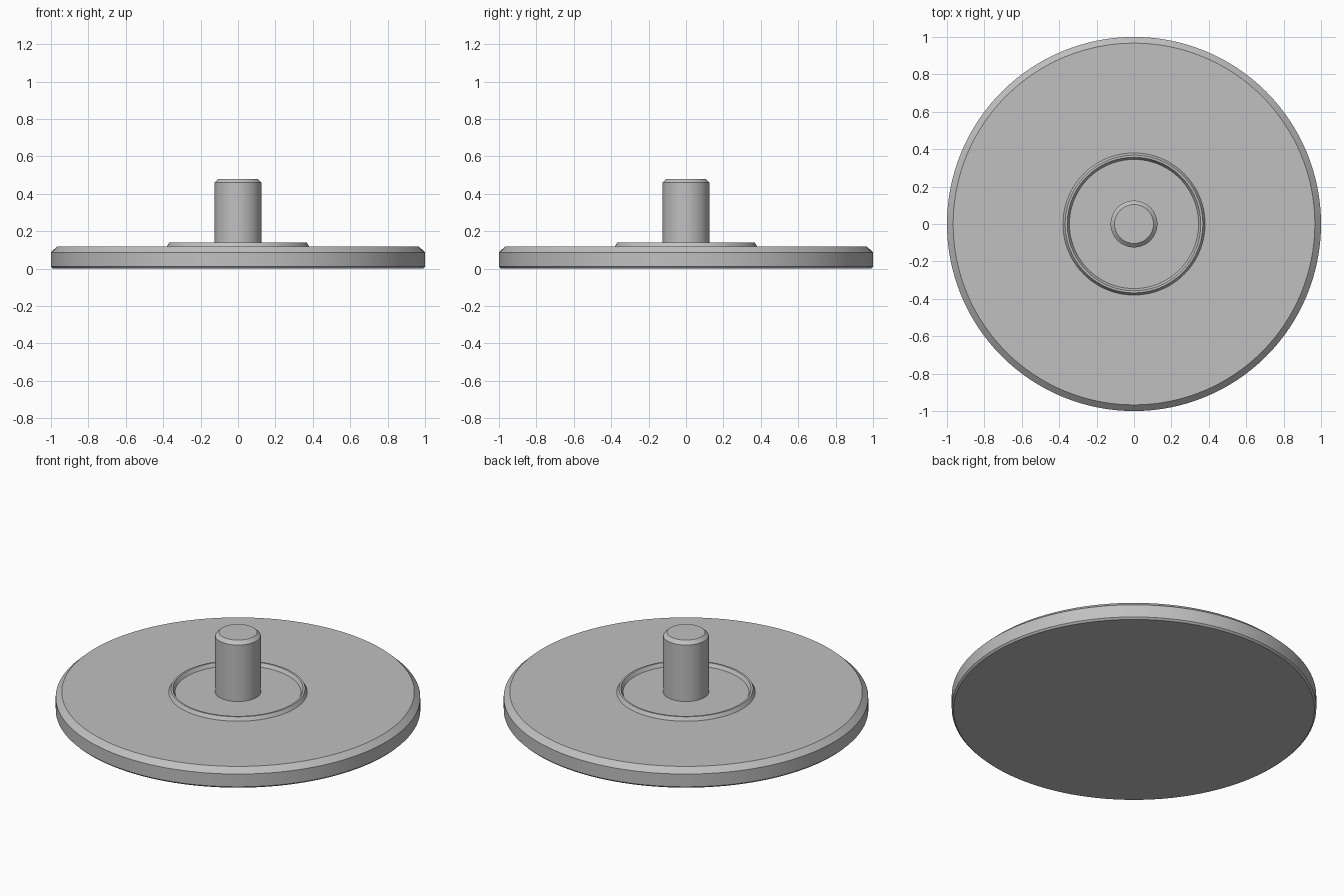
import bpy
import bmesh
import math

if "Cube" in bpy.data.objects:
    bpy.data.objects.remove(bpy.data.objects["Cube"], do_unlink=True)

SEGMENTS = 128

grey = bpy.data.materials.new("plain_grey")
grey.use_nodes = True
colour = (0.53, 0.53, 0.53, 1)
grey.diffuse_color = colour
grey.node_tree.nodes["Principled BSDF"].inputs["Base Color"].default_value = colour


def lathe(name, profile, closed=False):
    """Revolve (radius, height) points about the z axis."""
    bm = bmesh.new()
    verts = [bm.verts.new((r, 0, z)) for r, z in profile]
    pairs = list(zip(verts, verts[1:]))
    if closed:
        pairs.append((verts[-1], verts[0]))
    edges = [bm.edges.new(p) for p in pairs]
    bmesh.ops.spin(bm, geom=verts + edges, cent=(0, 0, 0), axis=(0, 0, 1),
                   angle=math.tau, steps=SEGMENTS, use_merge=False)
    bmesh.ops.remove_doubles(bm, verts=bm.verts, dist=0.0001)
    bmesh.ops.recalc_face_normals(bm, faces=bm.faces)
    mesh = bpy.data.meshes.new(name)
    bm.to_mesh(mesh)
    bm.free()
    mesh.materials.append(grey)
    obj = bpy.data.objects.new(name, mesh)
    bpy.context.collection.objects.link(obj)
    bpy.ops.object.select_all(action="DESELECT")
    obj.select_set(True)
    bpy.context.view_layer.objects.active = obj
    bpy.ops.object.shade_smooth_by_angle(angle=math.radians(20))
    return obj


# Wide disc with a large top chamfer and a small bottom one
lathe("base_disc", [(0, 0), (0.99, 0), (1, 0.01), (1, 0.087),
                    (0.967, 0.118), (0, 0.118)])

# Thin raised ring with sloping sides
lathe("raised_ring", [(0.38, 0.118), (0.368, 0.139), (0.357, 0.139),
                      (0.345, 0.118), (0.345, 0.11), (0.38, 0.11)], closed=True)

# Chamfered centre pin
lathe("centre_pin", [(0, 0.11), (0.125, 0.11), (0.125, 0.46),
                     (0.104, 0.48), (0, 0.48)])
